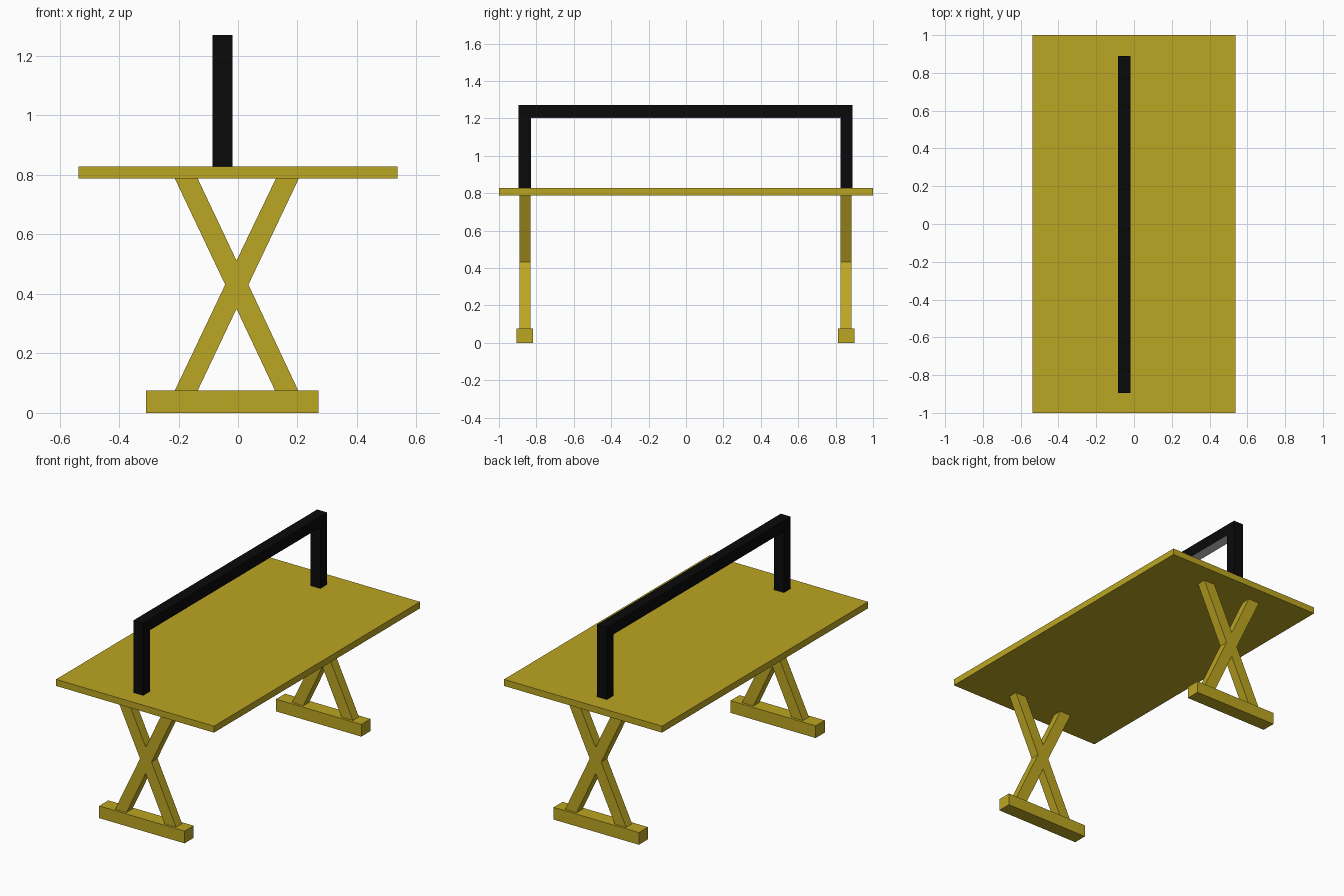
import bpy, bmesh

if "Cube" in bpy.data.objects:
    bpy.data.objects.remove(bpy.data.objects["Cube"])


def material(name, color):
    m = bpy.data.materials.new(name)
    m.diffuse_color = color
    m.use_nodes = True
    m.node_tree.nodes["Principled BSDF"].inputs["Base Color"].default_value = m.diffuse_color
    return m


wood = material("wood", (0.50, 0.38, 0.016, 1))
black = material("black_metal", (0.003, 0.003, 0.003, 1))
pale = material("pale_strip", (0.6, 0.6, 0.6, 1))


def extrude_profile(name, points, axis, lo, hi, mat):
    """Extrude a closed 2D outline along x (points are y,z) or y (points are x,z)."""
    bm = bmesh.new()
    place = {"x": lambda a, b: (lo, a, b), "y": lambda a, b: (a, lo, b)}[axis]
    face = bm.faces.new([bm.verts.new(place(a, b)) for a, b in points])
    out = bmesh.ops.extrude_face_region(bm, geom=[face])
    verts = [g for g in out["geom"] if isinstance(g, bmesh.types.BMVert)]
    shift = (hi - lo, 0, 0) if axis == "x" else (0, hi - lo, 0)
    bmesh.ops.translate(bm, vec=shift, verts=verts)
    bmesh.ops.recalc_face_normals(bm, faces=bm.faces)
    mesh = bpy.data.meshes.new(name)
    bm.to_mesh(mesh)
    bm.free()
    mesh.materials.append(mat)
    obj = bpy.data.objects.new(name, mesh)
    bpy.context.collection.objects.link(obj)
    return obj


def box(name, x0, x1, y0, y1, z0, z1, mat):
    return extrude_profile(name, [(x0, z0), (x1, z0), (x1, z1), (x0, z1)], "y", y0, y1, mat)


# Table top
box("table_top", -0.537, 0.537, -1, 1, 0.788, 0.828, wood)

# Crossed legs and foot bars at each end
zt, zb, zm = 0.789, 0.074, 0.431
cross = [(-0.213, zt), (-0.043, zm), (-0.213, zb), (-0.136, zb), (-0.005, 0.35),
         (0.125, zb), (0.203, zb), (0.035, zm), (0.205, zt), (0.128, zt),
         (-0.005, 0.512), (-0.136, zt)]
for side, y in (("front", -0.861), ("back", 0.856)):
    extrude_profile(side + "_cross_legs", cross, "y", y - 0.029, y + 0.029, wood)
    box(side + "_foot", -0.31, 0.27, y - 0.044, y + 0.044, 0, 0.075, wood)

# Overhead frame: two posts and a beam as one bent outline
frame = [(-0.895, 0.828), (-0.83, 0.828), (-0.83, 1.204), (0.825, 1.204),
         (0.825, 0.828), (0.89, 0.828), (0.89, 1.271), (-0.895, 1.271)]
extrude_profile("overhead_frame", frame, "x", -0.085, -0.018, black)

# Pale strip under the beam
box("beam_underside_strip", -0.082, -0.021, -0.829, 0.824, 1.202, 1.206, pale)
